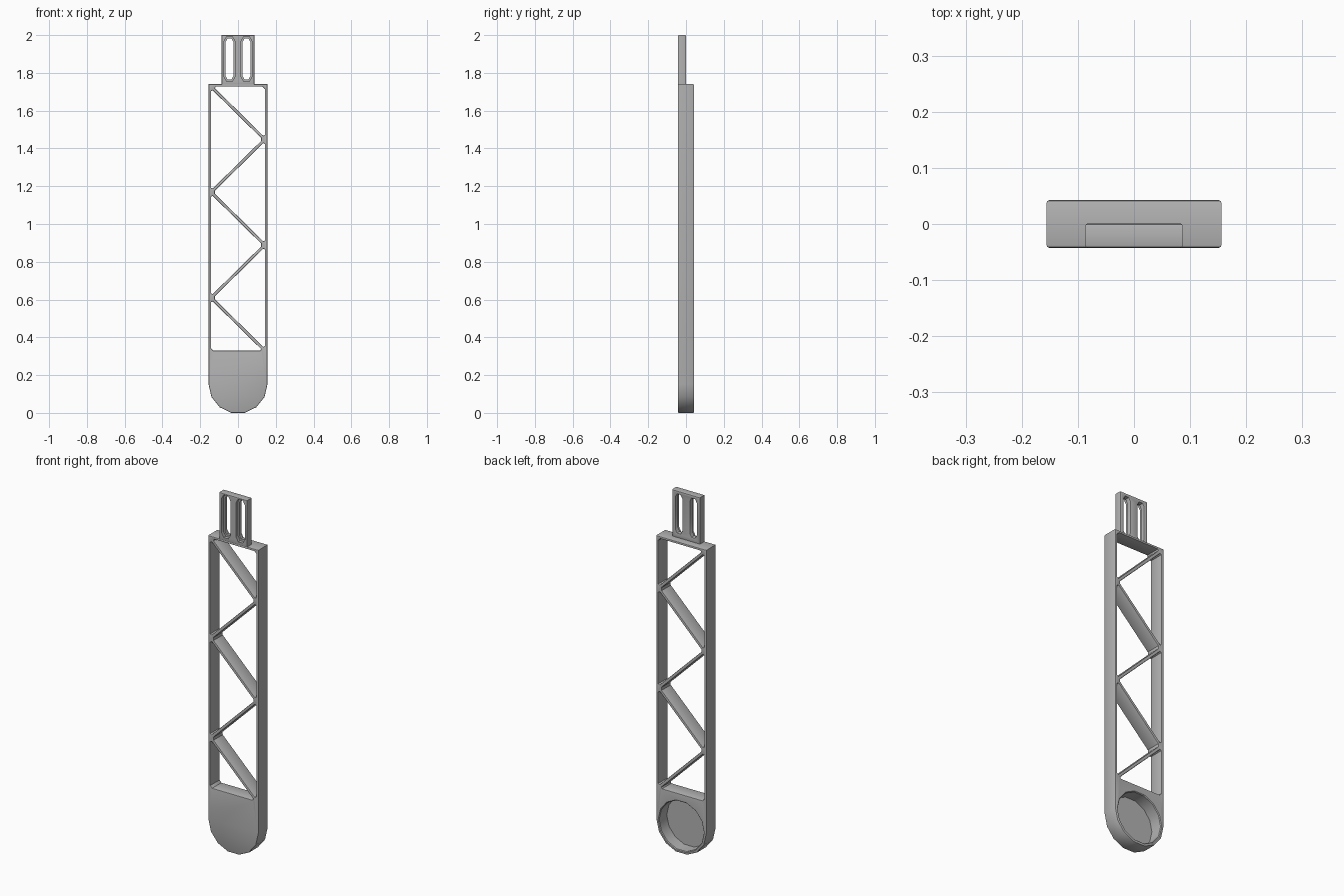
import bpy, bmesh, math
from mathutils import Matrix, Vector

cube = bpy.data.objects.get("Cube")
if cube:
    bpy.data.objects.remove(cube)

grey = bpy.data.materials.new("grey_plastic")
grey.use_nodes = True
colour = (0.45, 0.45, 0.45, 1)
grey.diffuse_color = colour
grey.node_tree.nodes["Principled BSDF"].inputs["Base Color"].default_value = colour


def evaluated_mesh(obj):
    bpy.context.view_layer.update()
    return bpy.data.meshes.new_from_object(obj.evaluated_get(bpy.context.evaluated_depsgraph_get()))


def add_object(name, mesh):
    obj = bpy.data.objects.new(name, mesh)
    bpy.context.collection.objects.link(obj)
    return obj


def plate(name, loops, y0, y1, bevel):
    """Solid from x-z outlines (first outer, rest holes), thick from y0 to y1, with rounded rims."""
    curve = bpy.data.curves.new(name, "CURVE")
    curve.dimensions, curve.fill_mode = "2D", "BOTH"
    curve.extrude = (y1 - y0) / 2 - bevel
    curve.bevel_depth, curve.offset, curve.bevel_resolution = bevel, -bevel, 1
    for loop in loops:
        spline = curve.splines.new("POLY")
        spline.points.add(len(loop) - 1)
        for point, (x, z) in zip(spline.points, loop):
            point.co = (x, z, 0, 1)
        spline.use_cyclic_u = True
    temp = add_object("outline", curve)
    mesh = evaluated_mesh(temp)
    bpy.data.objects.remove(temp)
    mesh.transform(Matrix.Translation((0, (y0 + y1) / 2, 0)) @ Matrix.Rotation(math.pi / 2, 4, "X"))
    bm = bmesh.new()
    bm.from_mesh(mesh)
    bmesh.ops.remove_doubles(bm, verts=bm.verts, dist=1e-5)
    bmesh.ops.recalc_face_normals(bm, faces=bm.faces)
    bm.to_mesh(mesh)
    bm.free()
    return add_object(name, mesh)


def cut(obj, cutter):
    mod = obj.modifiers.new("cut", "BOOLEAN")
    mod.operation, mod.solver, mod.object = "DIFFERENCE", "EXACT", cutter
    mesh = evaluated_mesh(obj)
    obj.modifiers.clear()
    obj.data = mesh
    bpy.data.objects.remove(cutter)


def finish(obj):
    obj.data.materials.clear()
    obj.data.materials.append(grey)
    bpy.ops.object.select_all(action="DESELECT")
    obj.select_set(True)
    bpy.context.view_layer.objects.active = obj
    bpy.ops.object.shade_smooth_by_angle(angle=math.radians(30))


def chamfered(points, size=0.012):
    out = []
    for i, p in enumerate(points):
        p = Vector(p)
        for q in (points[i - 1], points[(i + 1) % len(points)]):
            out.append(tuple(p + (Vector(q) - p).normalized() * size))
    return out


def slot(cx, half, z0, z1):
    top = [(half, z1 - half * 0.87), (half / 2, z1), (-half / 2, z1), (-half, z1 - half * 0.87)]
    bottom = [(-x, z0 + z1 - z) for x, z in top]
    return [(cx + x, z) for x, z in top + bottom]


# Truss body: rounded foot, straight sides, triangular windows between zigzag struts
R, CZ, TOP, HALF_Y = 0.156, 0.152, 1.74, 0.0425
outline = [(-R, TOP)]
outline += [(-R * math.cos(a), CZ - R * math.sin(a)) for a in (math.pi * i / 7 for i in range(8))]
outline += [(R, TOP)]

IN, K, Z_TOP, Z_LOW = 0.142, 0.0115, 1.727, 0.33
step = (Z_TOP - Z_LOW) / 5
nodes = [Z_TOP - step * i for i in range(6)]
windows = [[(IN, Z_TOP), (-IN + K, Z_TOP), (IN, nodes[1] + K)],
           [(-IN, Z_LOW), (IN - K, Z_LOW), (-IN, nodes[4] - K)]]
for i in range(4):
    s = -1 if i % 2 == 0 else 1
    windows.append([(s * IN, nodes[i] - K), (-s * (IN - K), nodes[i + 1]), (s * IN, nodes[i + 2] + K)])
body = plate("truss_body", [outline] + [chamfered(w) for w in windows], -HALF_Y, HALF_Y, 0.005)

# Round pocket in the back of the foot
bm = bmesh.new()
rings = []
for r, y in ((0.139, -0.028), (0.139, 0.0385), (0.143, HALF_Y), (0.143, 0.06)):
    rings.append([bm.verts.new((r * math.cos(a), y, CZ + r * math.sin(a)))
                  for a in (math.tau * i / 14 for i in range(14))])
for low, high in zip(rings, rings[1:]):
    for i in range(14):
        j = (i + 1) % 14
        bm.faces.new((low[i], low[j], high[j], high[i]))
bm.faces.new(rings[0])
bm.faces.new(rings[-1])
bmesh.ops.recalc_face_normals(bm, faces=bm.faces)
mesh = bpy.data.meshes.new("pocket_cutter")
bm.to_mesh(mesh)
bm.free()
cut(body, add_object("pocket_cutter", mesh))
finish(body)

# Mounting tab with two stepped slots
W = 0.087
tab_outline = [(-W, 1.736), (W, 1.736), (W, 2.0), (-W, 2.0)]
tab = plate("mounting_tab", [tab_outline] + [slot(s * 0.045, 0.02, 1.765, 1.982) for s in (-1, 1)],
            -HALF_Y, 0.001, 0.005)
for s in (-1, 1):
    cut(tab, plate("slot_cutter", [slot(s * 0.045, 0.028, 1.754, 1.993)], -0.06, -0.024, 0))
finish(tab)
